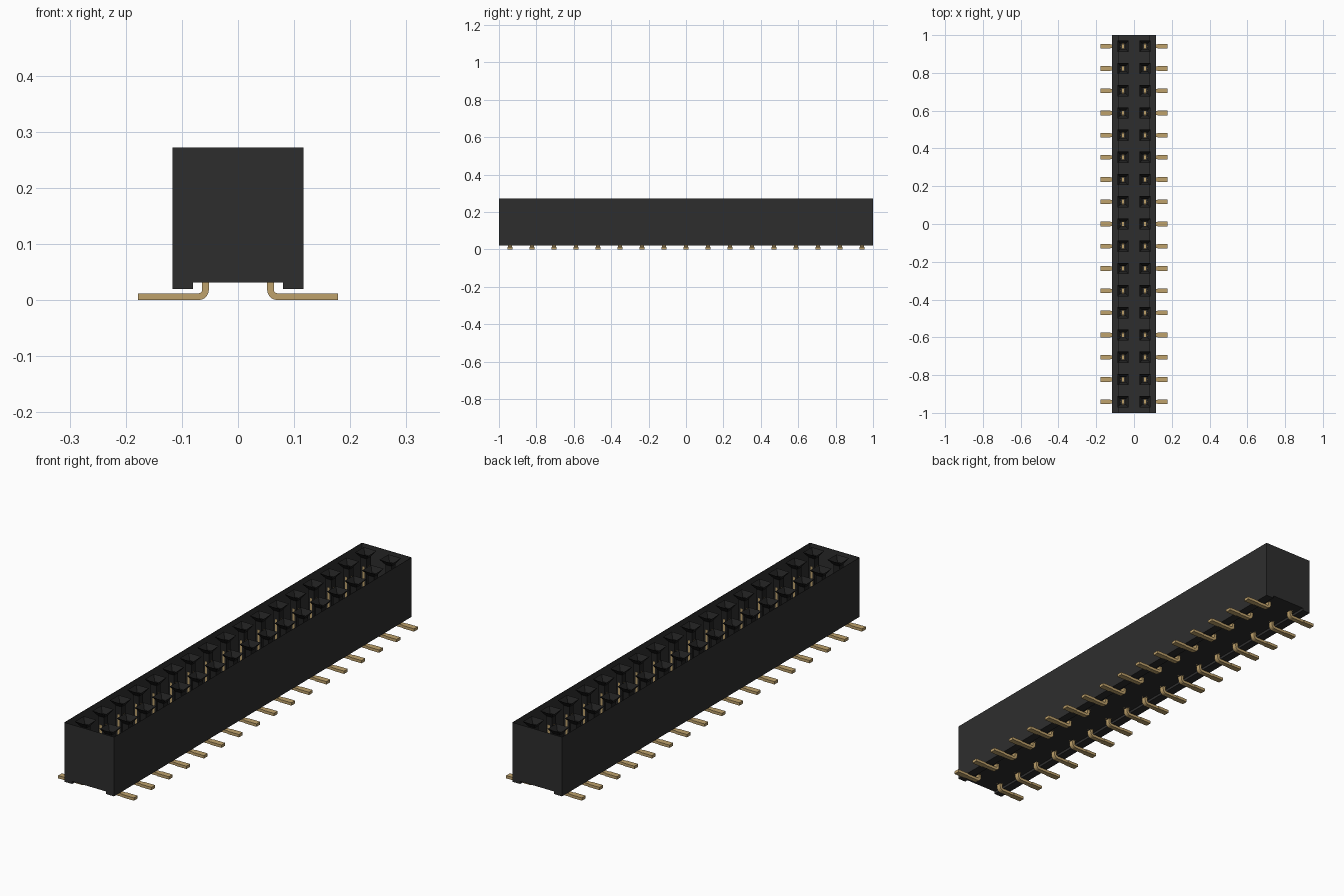
import bpy, bmesh
from math import sin, cos, pi

cube = bpy.data.objects.get("Cube")
if cube:
    bpy.data.objects.remove(cube, do_unlink=True)

COUNT, PITCH, ROW_X = 17, 0.1176, 0.058
HALF_W, TOP, FOOT, FLOOR = 0.117, 0.272, 0.02, 0.031
ROWS = [(i - (COUNT - 1) / 2) * PITCH for i in range(COUNT)]


def material(name, rgb):
    m = bpy.data.materials.new(name)
    m.use_nodes = True
    m.diffuse_color = (*rgb, 1)
    m.node_tree.nodes["Principled BSDF"].inputs["Base Color"].default_value = (*rgb, 1)
    return m


black = material("black plastic", (0.027, 0.027, 0.027))
dark = material("dark socket", (0.015, 0.015, 0.015))
gold = material("gold contact", (0.52, 0.36, 0.15))


def finish(name, bm, mat):
    bmesh.ops.recalc_face_normals(bm, faces=bm.faces)
    mesh = bpy.data.meshes.new(name)
    bm.to_mesh(mesh)
    bm.free()
    mesh.materials.append(mat)
    ob = bpy.data.objects.new(name, mesh)
    bpy.context.collection.objects.link(ob)
    return ob


def prism(bm, profile, y0, y1, skip=None):
    """Extrude an xz profile along y, leaving out one side if asked."""
    a, b = [[bm.verts.new((x, y, z)) for x, z in profile] for y in (y0, y1)]
    n = len(profile)
    for i in range(n):
        if i != skip:
            j = (i + 1) % n
            bm.faces.new((a[i], a[j], b[j], b[i]))
    bm.faces.new(a)
    bm.faces.new(b[::-1])


def square(bm, x, y, z, half):
    return [bm.verts.new((x + sx * half, y + sy * half, z))
            for sx, sy in ((-1, -1), (1, -1), (1, 1), (-1, 1))]


def box(bm, x, y, z0, z1, hx, hy):
    prism(bm, [(x - hx, z0), (x + hx, z0), (x + hx, z1), (x - hx, z1)], y - hy, y + hy)


# Open-topped housing with a raised channel along its underside
half = [(HALF_W, TOP), (HALF_W, FOOT), (0.08, FOOT), (0.08, FLOOR)]
outline = half + [(-x, z) for x, z in reversed(half)]
bm = bmesh.new()
prism(bm, outline, -1, 1, skip=len(outline) - 1)
housing = finish("housing", bm, black)
shell = housing.modifiers.new("thin wall", 'SOLIDIFY')
shell.thickness = 0.002
shell.offset = -1

# Socket sleeves: square funnel mouths leading into narrow tubes
bm = bmesh.new()
for side in (-1, 1):
    for y in ROWS:
        loops = [square(bm, side * ROW_X, y, z, h) for z, h in
                 ((TOP, 0.030), (TOP - 0.022, 0.014), (FLOOR, 0.014))]
        for lo, hi in zip(loops, loops[1:]):
            for i in range(4):
                j = (i + 1) % 4
                bm.faces.new((lo[i], lo[j], hi[j], hi[i]))
finish("socket_sleeves", bm, dark)

# Spring contacts: paired blades in each sleeve, showing as slim strips outside
bm = bmesh.new()
for side in (-1, 1):
    for y in ROWS:
        for s in (-1, 1):
            box(bm, side * ROW_X, y + s * 0.0125, FLOOR, 0.215, 0.005, 0.003)
            box(bm, side * ROW_X + s * 0.0125, y, FLOOR, 0.215, 0.003, 0.004)
finish("spring_contacts", bm, gold)

# Bent surface-mount leads with wider feet
THICK, OUT_R = 0.012, 0.018
inner_x = ROW_X - 0.006
arc = [k * pi / 10 for k in range(6)]
centre = (inner_x + OUT_R, OUT_R)
in_r = OUT_R - THICK


def bend(r):
    return [(centre[0] - r * cos(a), centre[1] - r * sin(a)) for a in arc]


lead = ([(inner_x, FLOOR + 0.002)] + bend(OUT_R) + [(0.125, 0), (0.125, THICK)]
        + bend(in_r)[::-1] + [(inner_x + THICK, FLOOR + 0.002)])
bm = bmesh.new()
for side in (-1, 1):
    for y in ROWS:
        prism(bm, [(side * x, z) for x, z in lead], y - 0.010, y + 0.010)
        box(bm, side * 0.1515, y, 0, THICK, 0.0265, 0.0125)
finish("solder_leads", bm, gold)
